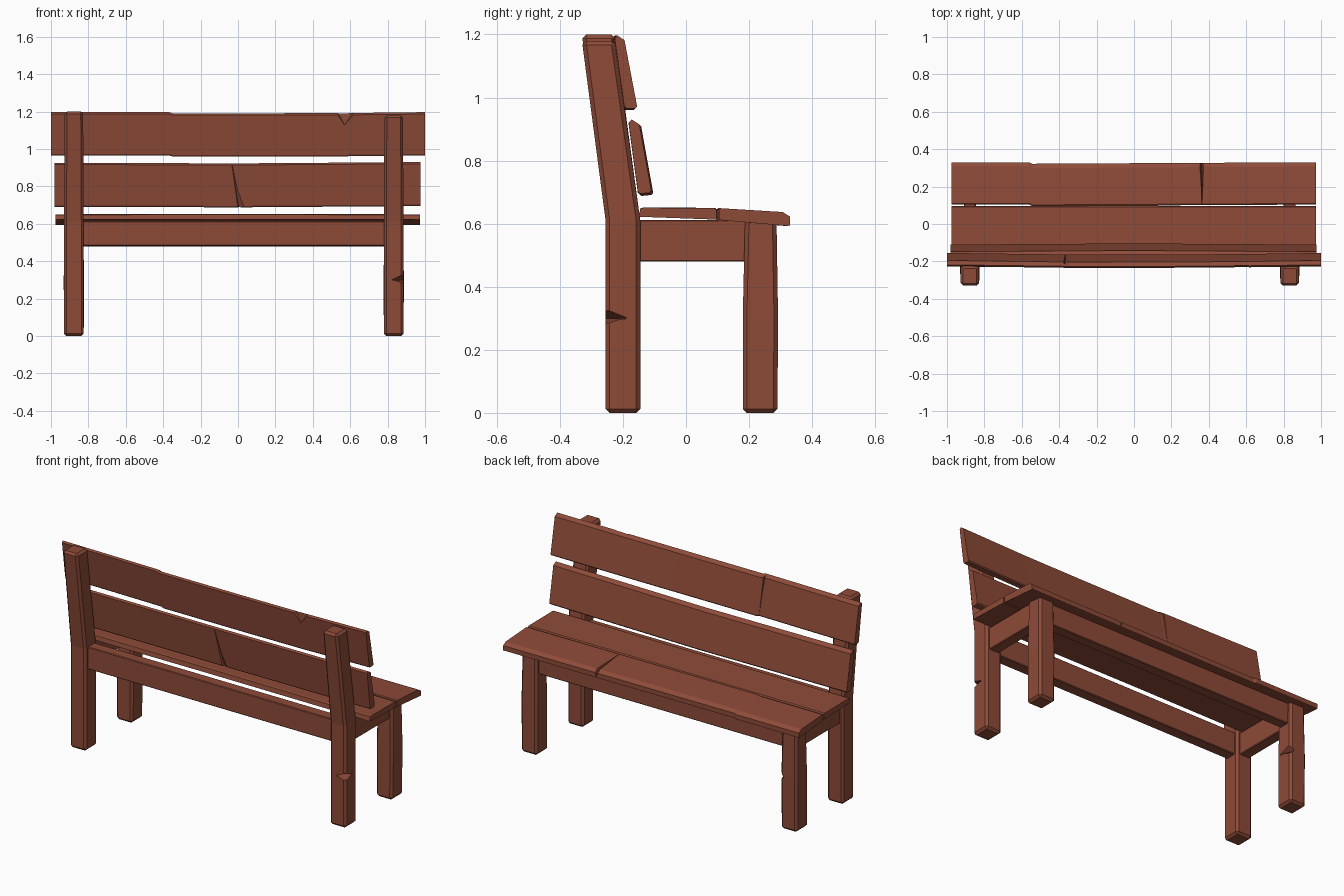
import bpy, bmesh
from mathutils import Vector

wood = bpy.data.materials.new("red_brown_wood")
wood.diffuse_color = (0.27, 0.07, 0.04, 1)


def loft(name, rings):
    """Closed solid through a list of equal-length point rings."""
    bm = bmesh.new()
    loops = [[bm.verts.new(p) for p in r] for r in rings]
    n = len(loops[0])
    for a, b in zip(loops, loops[1:]):
        for i in range(n):
            j = (i + 1) % n
            bm.faces.new((a[i], a[j], b[j], b[i]))
    bm.faces.new(loops[0][::-1])
    bm.faces.new(loops[-1])
    bmesh.ops.recalc_face_normals(bm, faces=bm.faces)
    me = bpy.data.meshes.new(name)
    bm.to_mesh(me)
    bm.free()
    me.materials.append(wood)
    ob = bpy.data.objects.new(name, me)
    bpy.context.collection.objects.link(ob)
    return ob


def apply(ob, kind, **props):
    m = ob.modifiers.new(kind, kind)
    for k, v in props.items():
        setattr(m, k, v)
    bpy.context.view_layer.objects.active = ob
    bpy.ops.object.modifier_apply(modifier=m.name)


def bevel(ob, width):
    apply(ob, 'BEVEL', width=width, segments=1, limit_method='ANGLE', angle_limit=0.6)


def carve(ob, rings):
    """Cut a splinter or crack out of a part."""
    cutter = loft("cutter", rings)
    apply(ob, 'BOOLEAN', operation='DIFFERENCE', solver='EXACT', object=cutter)
    bpy.data.objects.remove(cutter)


def plank(name, profile, stations):
    """Board along x; each station is (x, y shift, z shift)."""
    return loft(name, [[(x, y + dy, z + dz) for y, z in profile]
                       for x, dy, dz in stations])


def beam(name, lo, hi):
    (x0, y0, z0), (x1, y1, z1) = lo, hi
    ob = loft(name, [[(x0, y0, z), (x1, y0, z), (x1, y1, z), (x0, y1, z)]
                     for z in (z0, z1)])
    bevel(ob, 0.004)
    return ob


def ring(x0, x1, y0, y1, z):
    return [(x0, y0, z), (x1, y0, z), (x1, y1, z), (x0, y1, z)]


# Legs: bent back posts and slightly swollen front legs
legs = {}
for side, x0, top in (("left", -0.93, 1.2), ("right", 0.78, 1.18)):
    x1 = x0 + 0.105
    post = loft(side + "_back_post", [
        ring(x0, x1, -0.255, -0.145, 0), ring(x0, x1, -0.255, -0.145, 0.61),
        ring(x0 + 0.003, x1 - 0.003, -0.33, -0.225, top)])
    leg = loft(side + "_front_leg", [
        ring(x0, x1, 0.18, 0.29, 0), ring(x0 - 0.002, x1 + 0.002, 0.18, 0.292, 0.3),
        ring(x0 + 0.003, x1 - 0.003, 0.187, 0.287, 0.615)])
    for ob in (post, leg):
        bevel(ob, 0.013)
    legs[side] = post, leg

# Splinter notches in two legs
carve(legs["right"][0], [[(0.82, y, 0.30), (0.90, y, z0), (0.90, y, z1)]
                         for y, z0, z1 in ((-0.27, 0.27, 0.335), (-0.19, 0.298, 0.303))])
carve(legs["left"][1], [[(-0.85, y, 0.31), (-0.81, y, z0), (-0.81, y, z1)]
                        for y, z0, z1 in ((0.30, 0.27, 0.35), (0.21, 0.305, 0.315))])

# Frame rails under the seat
beam("back_rail", (-0.84, -0.23, 0.482), (0.79, -0.165, 0.615))
beam("front_rail", (-0.84, 0.205, 0.478), (0.79, 0.265, 0.612))
for side, x in (("left", -0.878), ("right", 0.832)):
    beam(side + "_side_rail", (x - 0.032, -0.16, 0.48), (x + 0.032, 0.2, 0.612))

# Seat boards
plank("rear_seat_board",
      [(-0.15, 0.622), (-0.145, 0.648), (-0.135, 0.651), (0.09, 0.649),
       (0.096, 0.643), (0.096, 0.613)],
      [(-0.975, 0, 0), (-0.1, 0.002, 0.001), (0.972, 0, 0)])
front = plank("front_seat_board",
              [(0.102, 0.612), (0.102, 0.645), (0.108, 0.649), (0.305, 0.637),
               (0.328, 0.622), (0.328, 0.594), (0.318, 0.593)],
              [(-0.975, 0.002, 0), (-0.56, 0.002, 0), (-0.545, -0.006, 0),
               (0.2, -0.002, 0), (0.972, 0.002, 0)])
carve(front, [[(0.34, 0.345, 0.67), (0.38, 0.345, 0.67), (0.362, 0.345, 0.59)],
              [(0.36, 0.11, 0.67), (0.366, 0.11, 0.67), (0.363, 0.11, 0.64)]])

# Backrest boards
lower = plank("lower_back_board",
              [(-0.182, 0.918), (-0.172, 0.927), (-0.148, 0.912), (-0.11, 0.702),
               (-0.116, 0.695), (-0.146, 0.692), (-0.153, 0.70)],
              [(-0.98, 0, -0.001), (0, 0.006, -0.004), (0.977, 0, 0.003)])
carve(lower, [[(-0.05, -0.20, 0.925), (-0.015, -0.20, 0.925), (-0.034, -0.176, 0.925)],
              [(-0.005, -0.17, 0.68), (0.08, -0.17, 0.68), (0.005, -0.128, 0.68)]])
upper = plank("upper_back_board",
              [(-0.228, 1.187), (-0.22, 1.197), (-0.197, 1.182), (-0.157, 0.972),
               (-0.162, 0.966), (-0.192, 0.966), (-0.198, 0.974)],
              [(-1.0, 0.002, 0), (-0.37, -0.006, 0), (-0.35, -0.007, -0.006),
               (0.2, -0.006, -0.006), (0.57, -0.004, -0.005), (1.0, 0.002, 0)])
carve(upper, [[(-0.385, -0.18, 1.21), (-0.36, -0.18, 1.21), (-0.372, -0.225, 1.21)],
              [(-0.372, -0.145, 0.975), (-0.362, -0.145, 0.975), (-0.367, -0.165, 0.975)]])
# Chipped top edge on the rear of the upper board
carve(upper, [[(0.57, -0.26, 1.09), (0.50, -0.26, 1.21), (0.66, -0.26, 1.21)],
              [(0.57, -0.222, 1.13), (0.53, -0.222, 1.20), (0.62, -0.222, 1.20)]])
